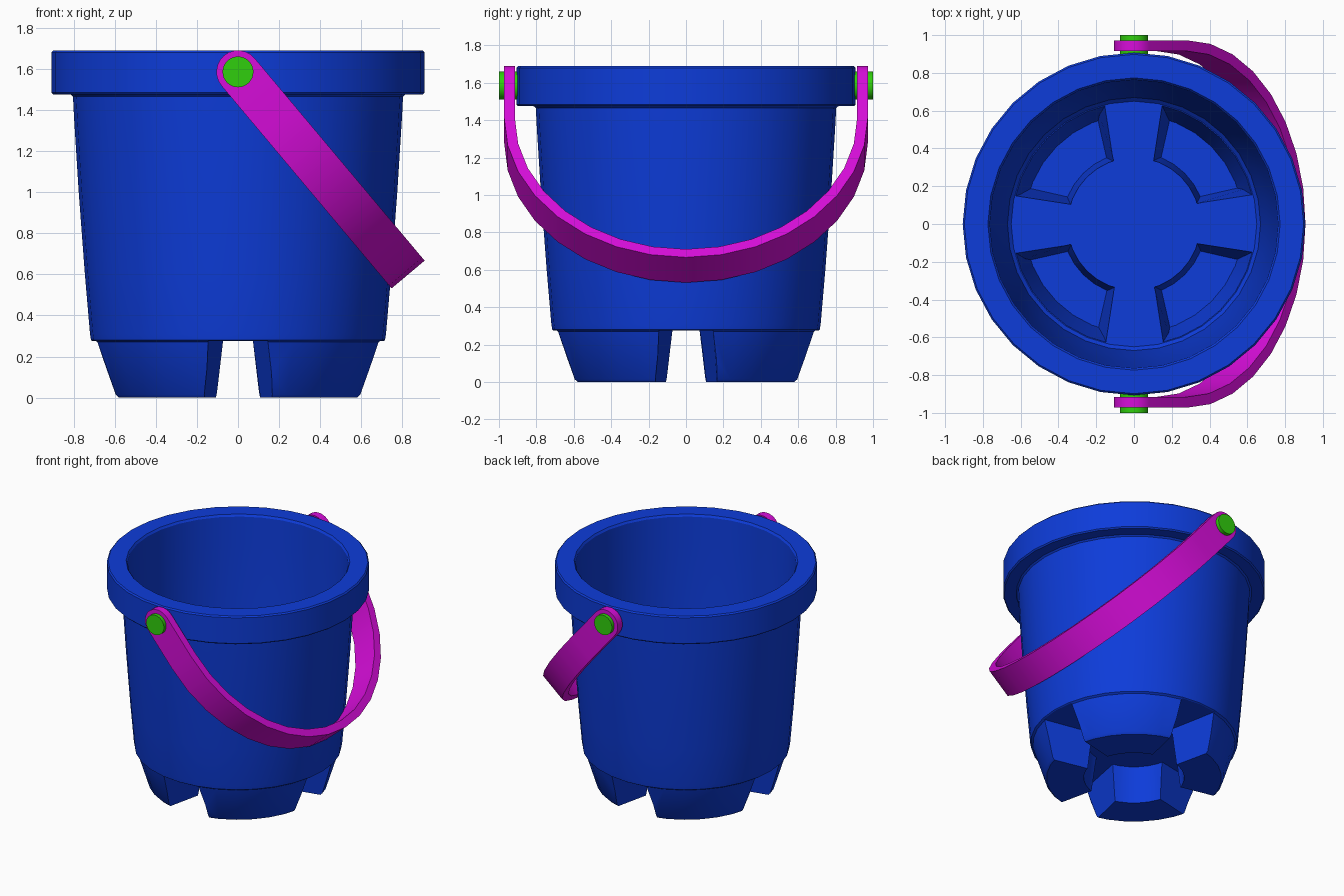
import bpy, bmesh
from math import sin, cos, pi, radians
from mathutils import Vector, Matrix

if "Cube" in bpy.data.objects:
    bpy.data.objects.remove(bpy.data.objects["Cube"])

SEG = 32


def material(name, rgb):
    m = bpy.data.materials.new(name)
    m.diffuse_color = (*rgb, 1)
    m.use_nodes = True
    m.node_tree.nodes["Principled BSDF"].inputs["Base Color"].default_value = m.diffuse_color
    return m


BLUE = material("blue plastic", (0.004, 0.045, 0.7))
PINK = material("magenta plastic", (0.68, 0.004, 0.7))
GREEN = material("green plastic", (0.03, 0.62, 0.004))


def finish(name, bm, mat):
    bmesh.ops.recalc_face_normals(bm, faces=bm.faces[:])
    me = bpy.data.meshes.new(name)
    bm.to_mesh(me)
    bm.free()
    ob = bpy.data.objects.new(name, me)
    bpy.context.collection.objects.link(ob)
    me.materials.append(mat)
    return ob


def lathe(name, profile, ring=False):
    """Spin (radius, z) points; cap the ends, or close the section when ring."""
    bm = bmesh.new()
    loops = [[bm.verts.new((r * cos(2 * pi * i / SEG), r * sin(2 * pi * i / SEG), z))
              for i in range(SEG)] for r, z in profile]
    pairs = list(zip(loops, loops[1:]))
    if ring:
        pairs.append((loops[-1], loops[0]))
    else:
        bm.faces.new(loops[0])
        bm.faces.new(loops[-1])
    for a, b in pairs:
        for i in range(SEG):
            j = (i + 1) % SEG
            bm.faces.new((a[i], a[j], b[j], b[i]))
    return finish(name, bm, BLUE)


def wedges(name, r0, r1, low, high):
    """Four flared blocks on the axes; low/high = (z, half width at r0, at r1)."""
    bm = bmesh.new()
    for k in range(4):
        rot = Matrix.Rotation(k * pi / 2, 3, 'Z')
        a, b = [[bm.verts.new(rot @ Vector(p)) for p in
                 ((r0, -w0, z), (r1, -w1, z), (r1, w1, z), (r0, w0, z))]
                for z, w0, w1 in (low, high)]
        bm.faces.new(a)
        bm.faces.new(b)
        for i in range(4):
            j = (i + 1) % 4
            bm.faces.new((a[i], a[j], b[j], b[i]))
    return finish(name, bm, BLUE)


def cut(ob, cutter):
    """Boolean difference, taking the first solver that gives a result."""
    mod = ob.modifiers.new("cut", 'BOOLEAN')
    mod.operation = 'DIFFERENCE'
    mod.object = cutter
    for solver in ('MANIFOLD', 'EXACT', 'FLOAT'):
        mod.solver = solver
        bpy.context.view_layer.update()
        result = bpy.data.meshes.new_from_object(
            ob.evaluated_get(bpy.context.evaluated_depsgraph_get()))
        if len(result.polygons) > 0:
            break
    ob.modifiers.remove(mod)
    ob.data = result
    bpy.data.objects.remove(cutter)


def smooth(ob, angle=30):
    bpy.ops.object.select_all(action='DESELECT')
    ob.select_set(True)
    bpy.context.view_layer.objects.active = ob
    bpy.ops.object.shade_smooth_by_angle(angle=radians(angle))


# Bucket: outer solid with rim
bucket = lathe("bucket", [(.605, 0), (.62, .015), (.70, .27), (.715, .28), (.72, .31),
                          (.745, .6), (.775, 1.0), (.797, 1.35), (.803, 1.465), (.815, 1.475),
                          (.898, 1.475), (.907, 1.484), (.907, 1.68), (.898, 1.69), (.74, 1.69)])
# Hollow inside
cut(bucket, lathe("cavity", [(.65, .31), (.67, .33), (.705, .6), (.735, 1.0),
                             (.755, 1.47), (.763, 1.675), (.775, 1.692), (.775, 1.75)]))
# Underside: central recess and four gaps between the feet
cut(bucket, lathe("recess", [(.35, -.03), (.325, .275)]))
cut(bucket, wedges("gaps", .2, 1.0, (-.02, .082, .262), (.275, .05, .207)))
# Hollow feet: ring-shaped pockets interrupted by the raised cross
pockets = lathe("pockets", [(.35, .33), (.65, .33), (.58, .04), (.38, .04)], ring=True)
cut(pockets, wedges("cross", .25, .8, (.02, .125, .25), (.36, .085, .17)))
cut(bucket, pockets)
smooth(bucket)

# Handle: flat strap on a straight-and-semicircle path, tilted about the pivots
PIVOT = 1.585
HALF = .105
along = Vector((.643, 0, -.766))
across = Vector((.766, 0, .643))
start, r_in, r_out = .315, .915, .972
ends = [(-HALF * cos(a), max(HALF * sin(a), .004)) for a in [pi / 2 * k / 6 for k in range(7)]]
sections = [((r_in, s), (r_out, s), w) for s, w in ends]
sections += [((r_in * cos(t), start + r_in * sin(t)), (r_out * cos(t), start + r_out * sin(t)), HALF)
             for t in [pi * k / 16 for k in range(17)]]
sections += [((-r_in, s), (-r_out, s), w) for s, w in reversed(ends)]

bm = bmesh.new()
rings = []
for pin, pout, w in sections:
    rings.append([bm.verts.new(Vector((0, y, PIVOT)) + along * s + across * side)
                  for (y, s), side in ((pin, -w), (pout, -w), (pout, w), (pin, w))])
bm.faces.new(rings[0])
bm.faces.new(rings[-1])
for a, b in zip(rings, rings[1:]):
    for i in range(4):
        j = (i + 1) % 4
        bm.faces.new((a[i], a[j], b[j], b[i]))
smooth(finish("handle", bm, PINK))

# Pivot pins
for side, label in ((-1, "front"), (1, "back")):
    bpy.ops.mesh.primitive_cylinder_add(vertices=SEG, radius=.075, depth=.105,
                                        location=(0, side * .9475, PIVOT), rotation=(pi / 2, 0, 0))
    pin = bpy.context.object
    pin.name = label + "_pivot_pin"
    pin.data.materials.append(GREEN)
    smooth(pin)
